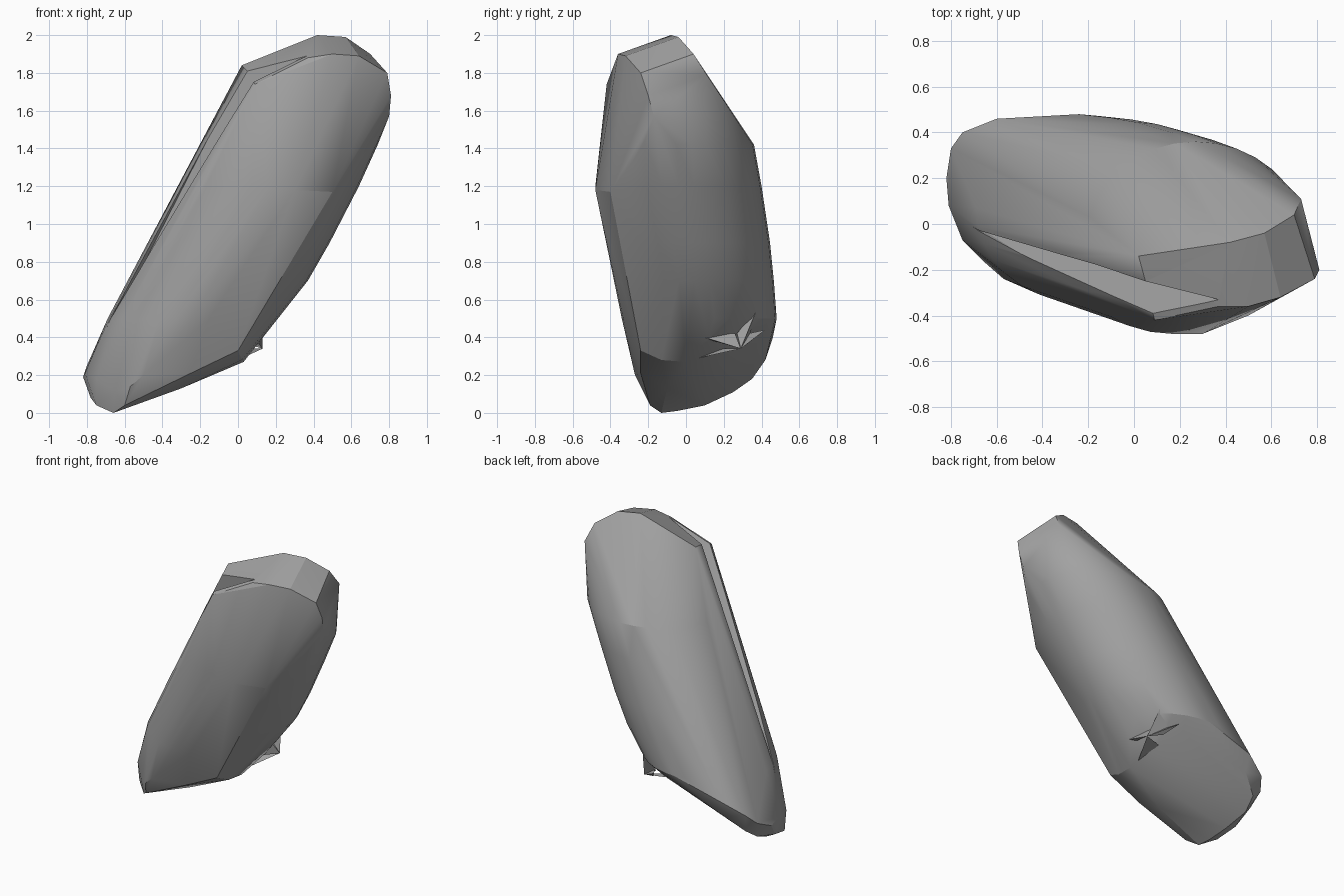
import bpy, bmesh
from math import cos, sin, tau, radians

cube = bpy.data.objects.get("Cube")
if cube:
    bpy.data.objects.remove(cube, do_unlink=True)

# Single stone colour
stone = bpy.data.materials.new("stone grey")
stone.use_nodes = True
stone.diffuse_color = (0.36, 0.36, 0.36, 1)
stone.node_tree.nodes["Principled BSDF"].inputs["Base Color"].default_value = (0.36, 0.36, 0.36, 1)


def hull(name, points):
    """Wrap a cloud of points in a convex skin."""
    bm = bmesh.new()
    for p in points:
        bm.verts.new(p)
    res = bmesh.ops.convex_hull(bm, input=bm.verts)
    loose = {g for g in res["geom_interior"] + res["geom_unused"] if isinstance(g, bmesh.types.BMVert)}
    bmesh.ops.delete(bm, geom=list(loose), context='VERTS')
    bmesh.ops.recalc_face_normals(bm, faces=bm.faces)
    mesh = bpy.data.meshes.new(name)
    bm.to_mesh(mesh)
    bm.free()
    mesh.materials.append(stone)
    obj = bpy.data.objects.new(name, mesh)
    bpy.context.collection.objects.link(obj)
    return obj


def ring(z, x0, x1, y0, y1, n=32):
    """Level ellipse filling the given x and y ranges."""
    cx, cy, rx, ry = (x0 + x1) / 2, (y0 + y1) / 2, (x1 - x0) / 2, (y1 - y0) / 2
    return [(cx + rx * cos(tau * i / n), cy + ry * sin(tau * i / n), z) for i in range(n)]


# Leaning round body
body = ring(0.5, -0.69, 0.21, -0.34, 0.48)
body += ring(0.7, -0.58, 0.37, -0.375, 0.465)
body += ring(0.9, -0.47, 0.485, -0.415, 0.445)
body += ring(1.2, -0.31, 0.64, -0.48, 0.40)
body += [p for p in ring(1.42, -0.2, 0.74, -0.46, 0.36) if p[1] > -0.1]

# Rim of the flat front face, below the roof
front_face = [(0.15, -0.46, 1.33), (0.3, -0.48, 1.18), (0.5, -0.4, 1.17),
              (0.63, -0.29, 1.32), (0.72, -0.22, 1.44), (0.8, -0.17, 1.57), (0.81, -0.2, 1.68)]

# Rear rim of the roof, then front rim
roof = [(0.02, -0.14, 1.84), (0.42, -0.08, 2), (0.57, -0.04, 1.99), (0.7, 0.04, 1.9),
        (0.73, 0.11, 1.79), (0.05, -0.25, 1.81), (0.09, -0.42, 1.74), (0.37, -0.36, 1.88),
        (0.5, -0.36, 1.9), (0.64, -0.32, 1.89), (0.79, -0.24, 1.8)]

# Rounded toe
toe = [(-0.66, -0.13, 0), (-0.68, -0.05, 0.01), (-0.6, -0.19, 0.04), (-0.75, -0.05, 0.04),
       (-0.7, 0.1, 0.04), (-0.78, 0.1, 0.08), (-0.74, 0.25, 0.11), (-0.82, 0.2, 0.19),
       (-0.8, 0.33, 0.25), (-0.75, 0.4, 0.32), (-0.6, 0.46, 0.4), (-0.72, 0.35, 0.18),
       (-0.6, 0.42, 0.28), (-0.81, 0.08, 0.21), (-0.75, -0.07, 0.18), (-0.65, -0.17, 0.11),
       (-0.57, -0.24, 0.14), (-0.5, -0.27, 0.2)]

# Slanted base and its upper edge
base = [(-0.3, -0.1, 0.13), (-0.25, -0.24, 0.21), (0.03, 0, 0.27), (0.02, -0.13, 0.28),
        (0, -0.24, 0.33), (0, 0.2, 0.32), (-0.1, 0.38, 0.42), (0.13, 0.12, 0.4)]
stone_body = hull("stone_body", body + front_face + roof + toe + base)

# Long shallow groove down the front right edge, widest at the roof corner
groove = hull("groove_cutter", [(-0.75, 0.03, 0.3), (0.37, -0.33, 1.89), (0.04, -0.25, 1.84),
                                (0.03, -0.46, 1.83), (0.1, -0.33, 1.72), (-0.54, -0.16, 0.9)])
groove.hide_render = True
cut = stone_body.modifiers.new("groove", 'BOOLEAN')
cut.operation = 'DIFFERENCE'
cut.solver = 'EXACT'
cut.object = groove
bpy.context.view_layer.objects.active = stone_body
stone_body.select_set(True)
bpy.ops.object.modifier_apply(modifier=cut.name)
bpy.data.objects.remove(groove, do_unlink=True)
bpy.ops.object.shade_smooth_by_angle(angle=radians(22))

# Crossed splinters under the left flank
tip = (0.13, 0.29, 0.34)
hull("upper_splinter", [tip, (0.13, 0, 0.43), (0.1, 0.15, 0.38), (0.08, 0.26, 0.42)])
hull("lower_splinter", [tip, (0, 0.02, 0.28), (0.03, 0.2, 0.34), (0, 0.25, 0.34)])
hull("rear_splinter", [tip, (0.08, 0.38, 0.56), (0.08, 0.27, 0.42), (0, 0.34, 0.42)])
hull("side_splinter", [tip, (-0.04, 0.42, 0.44), (0.03, 0.33, 0.37), (0.02, 0.33, 0.42)])
